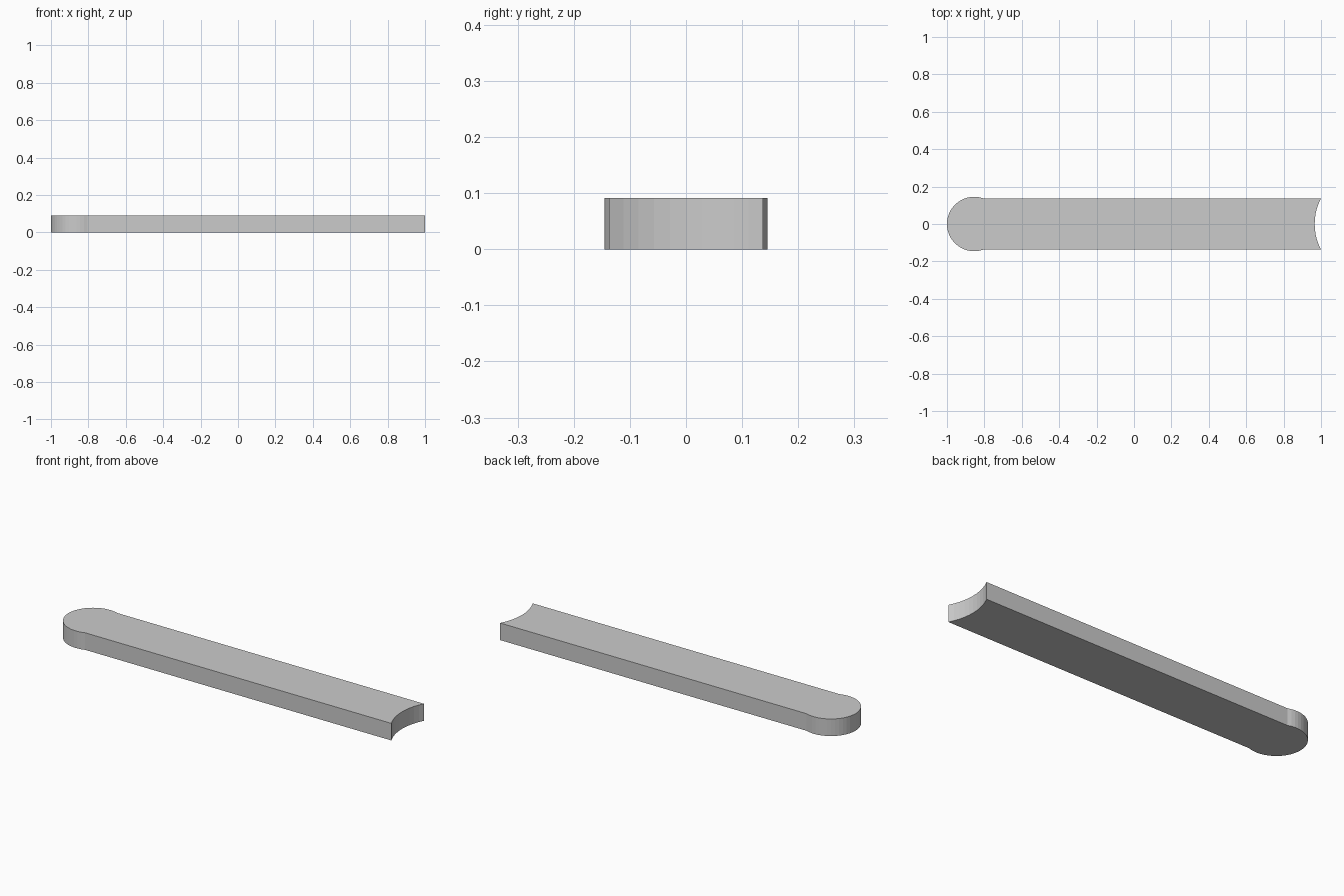
import bpy, bmesh, math

if "Cube" in bpy.data.objects:
    bpy.data.objects.remove(bpy.data.objects["Cube"])

HEIGHT = 0.091
HALF = 0.137               # half width of the straight bar
R_END = 0.1455             # rounded end radius
CX = -1 + R_END            # rounded end centre
NOTCH = 0.034              # depth of the concave end


def arc(cx, r, a0, a1, n):
    return [(cx + r * math.cos(a0 + (a1 - a0) * i / n),
             r * math.sin(a0 + (a1 - a0) * i / n)) for i in range(n + 1)]


# Rounded end, bulging slightly wider than the bar
a = math.asin(HALF / R_END)
outline = arc(CX, R_END, a, 2 * math.pi - a, 28)

# Concave end, an arc cut by a circle centred beyond the tip
r_cut = (HALF ** 2 + NOTCH ** 2) / (2 * NOTCH)
b = math.asin(HALF / r_cut)
outline += arc(1 - NOTCH + r_cut, r_cut, math.pi + b, math.pi - b, 10)

# Extrude the outline into a flat bar
bm = bmesh.new()
face = bm.faces.new([bm.verts.new((x, y, 0)) for x, y in outline])
ext = bmesh.ops.extrude_face_region(bm, geom=[face], use_keep_orig=True)
top = [v for v in ext["geom"] if isinstance(v, bmesh.types.BMVert)]
bmesh.ops.translate(bm, verts=top, vec=(0, 0, HEIGHT))
bmesh.ops.recalc_face_normals(bm, faces=bm.faces)
mesh = bpy.data.meshes.new("linking_bar")
bm.to_mesh(mesh)
bm.free()
bpy.context.collection.objects.link(bpy.data.objects.new("linking_bar", mesh))
